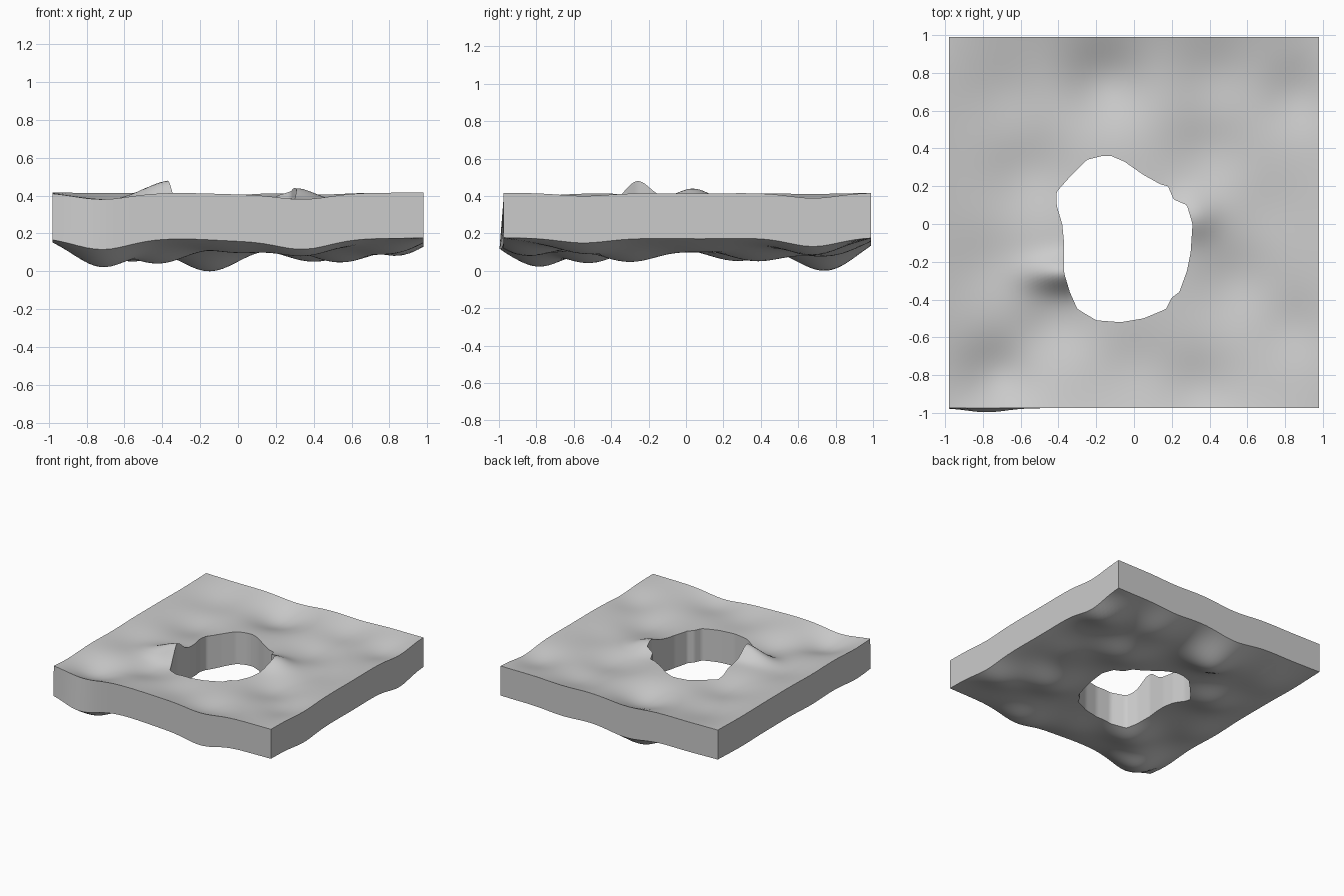
import bpy, bmesh, math
from mathutils import Vector

if "Cube" in bpy.data.objects:
    bpy.data.objects.remove(bpy.data.objects["Cube"])

TOP, THICK = 0.43, 0.24
RINGS, SIDE = 30, 44            # radial rings, samples per slab side
TOP_SHARE = .6                  # the top is dented less than the underside

# Soft dents pressed into the slab: x, y, depth, radius
DENTS = [(-.72, -.8, .125, .2), (-.42, -.52, .09, .2), (.34, -.88, .07, .2),
         (.54, -.3, .085, .22), (.83, -.55, .05, .18), (.86, .68, .07, .18),
         (.4, .38, .08, .22), (.42, .78, .06, .2), (-.15, .75, .14, .22),
         (-.56, .27, .08, .22), (-.68, .68, .05, .22), (-.76, -.22, .04, .2),
         (0, -.75, .04, .2), (.68, .08, .03, .2)]

# Irregular hole outline, seen from above
HOLE = [(-.17, .36), (-.12, .36), (-.05, .33), (.05, .26), (.14, .21),
        (.18, .2), (.21, .13), (.28, .1), (.31, 0), (.3, -.15), (.28, -.25),
        (.24, -.36), (.2, -.39), (.17, -.45), (.05, -.5), (-.07, -.52),
        (-.2, -.51), (-.3, -.45), (-.34, -.36), (-.37, -.26), (-.37, -.1),
        (-.38, 0), (-.41, .1), (-.41, .17), (-.33, .26), (-.25, .34)]
CX, CY = -.05, -.08


def depth(x, y):
    # broad sag away from the slab's edges, plus the dents
    sag = .045 * (1 - min(1, abs(x) / .99)**6) * (1 - min(1, abs(y) / .99)**6)
    return sag + sum(d * math.exp(-((x - a)**2 + (y - b)**2) / (r * r))
                     for a, b, d, r in DENTS)


def rim_lift(x, y):
    # raised lips on both sides of the hole
    a = .10 * math.exp(-((x + .35) / .2)**2 - ((y + .26) / .09)**2)
    b = .055 * math.exp(-((x - .31) / .13)**2 - ((y - .04) / .12)**2)
    return a + b


def hole_point(dx, dy):
    # where the ray from the hole centre crosses the outline
    for i, (ax, ay) in enumerate(HOLE):
        bx, by = HOLE[(i + 1) % len(HOLE)]
        ax, ay, bx, by = ax - CX, ay - CY, bx - CX, by - CY
        ex, ey = bx - ax, by - ay
        den = dx * ey - dy * ex
        if abs(den) < 1e-9:
            continue
        t = (ax * ey - ay * ex) / den
        u = (ax * dy - ay * dx) / den
        if t > 0 and -1e-6 <= u <= 1 + 1e-6:
            return CX + dx * t, CY + dy * t
    return CX + .3 * dx, CY + .3 * dy


# Slab perimeter, counter-clockwise
corners = [(-.98, -.975), (.98, -.975), (.98, .99), (-.98, .99)]
border = []
for k in range(4):
    (ax, ay), (bx, by) = corners[k], corners[(k + 1) % 4]
    border += [(ax + (bx - ax) * i / SIDE, ay + (by - ay) * i / SIDE) for i in range(SIDE)]

# Wavy top sheet and matching, more deeply dented underside
bm = bmesh.new()
top, bottom = [], []
for r in range(RINGS + 1):
    f = r / RINGS
    trow, brow = [], []
    for ox, oy in border:
        hx, hy = hole_point(ox - CX, oy - CY)
        x, y = hx + (ox - hx) * f, hy + (oy - hy) * f
        d = depth(x, y)
        trow.append(bm.verts.new((x, y, TOP - TOP_SHARE * d + rim_lift(x, y))))
        # slight outward flare of the underside at the front-left corner
        flare = .022 * math.exp(-((x + .78) / .14)**2 - ((y + .975) / .1)**2)
        brow.append(bm.verts.new((x, y - flare, TOP - THICK - d)))
    top.append(trow)
    bottom.append(brow)

n = len(border)
for i in range(n):
    j = (i + 1) % n
    for r in range(RINGS):
        bm.faces.new((top[r][i], top[r + 1][i], top[r + 1][j], top[r][j]))
        bm.faces.new((bottom[r][i], bottom[r][j], bottom[r + 1][j], bottom[r + 1][i]))
    # outer side and hole wall
    bm.faces.new((top[-1][i], bottom[-1][i], bottom[-1][j], top[-1][j]))
    bm.faces.new((top[0][i], top[0][j], bottom[0][j], bottom[0][i]))

# Stand the slab on the ground
low = min(v.co.z for v in bm.verts)
for v in bm.verts:
    v.co.z -= low
bmesh.ops.recalc_face_normals(bm, faces=bm.faces)
mesh = bpy.data.meshes.new("wavy_slab")
bm.to_mesh(mesh)
bm.free()
slab = bpy.data.objects.new("wavy_slab", mesh)
bpy.context.collection.objects.link(slab)
bpy.context.view_layer.objects.active = slab
slab.select_set(True)
bpy.ops.object.shade_smooth_by_angle(angle=math.radians(35))
